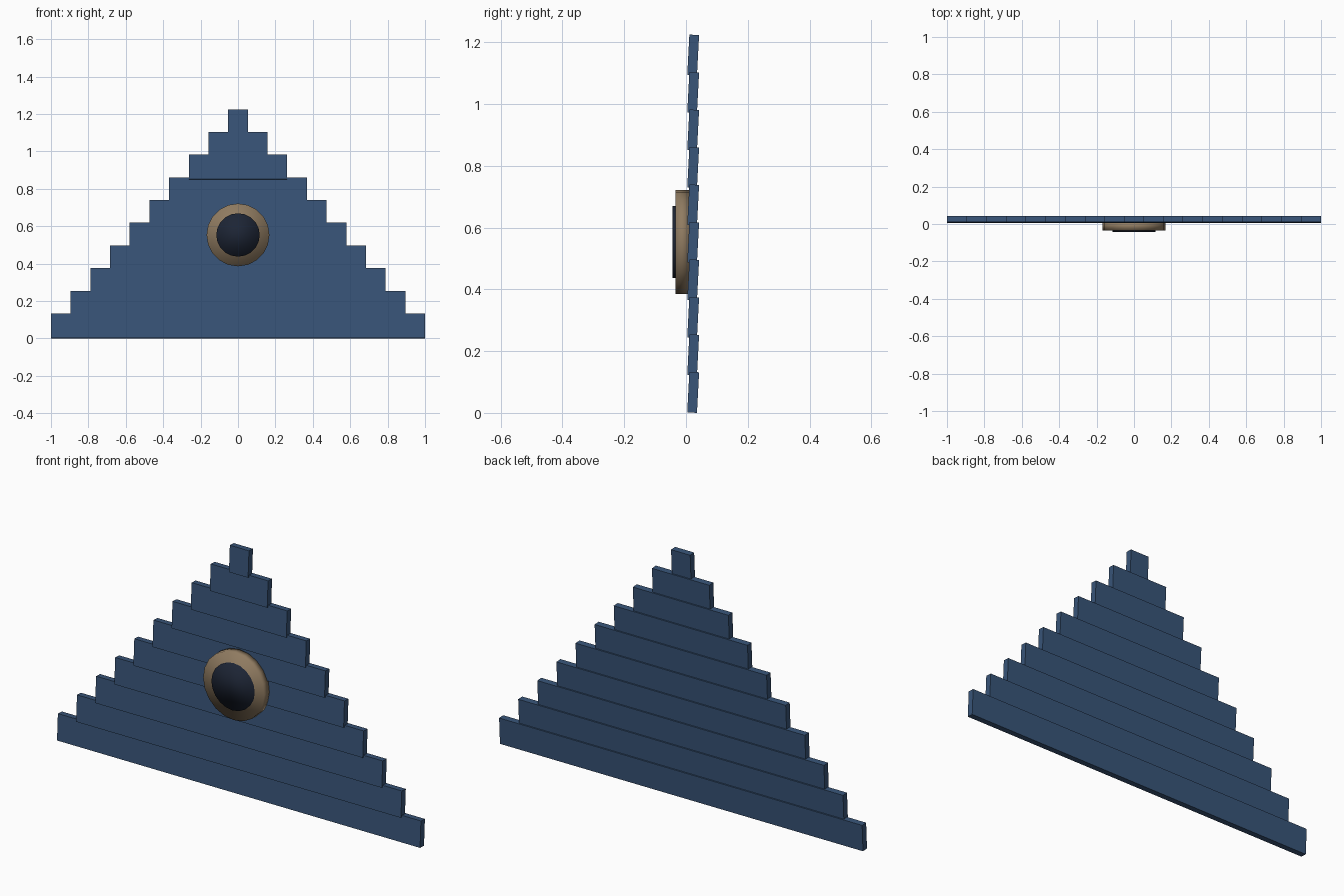
import bpy
from math import radians, pi

if "Cube" in bpy.data.objects:
    bpy.data.objects.remove(bpy.data.objects["Cube"])


def material(name, rgb):
    m = bpy.data.materials.new(name)
    m.diffuse_color = (*rgb, 1)
    m.use_nodes = True
    m.node_tree.nodes["Principled BSDF"].inputs["Base Color"].default_value = m.diffuse_color
    return m


blue = material("blue_paint", (0.04, 0.09, 0.19))
tan = material("tan_trim", (0.28, 0.20, 0.12))
dark = material("dark_opening", (0.012, 0.018, 0.035))


def board(name, half_width, z_mid):
    # Siding board leaning back slightly, lower edge forward
    bpy.ops.mesh.primitive_cube_add(size=1, location=(0, 0.0232, z_mid),
                                    rotation=(radians(-3), 0, 0))
    ob = bpy.context.object
    ob.name = name
    ob.scale = (2 * half_width, 0.0315, 0.1315)
    ob.data.materials.append(blue)


def disc(name, radius, y_front, y_back, mat):
    # Round plate facing the front
    bpy.ops.mesh.primitive_cylinder_add(
        vertices=20, radius=radius, depth=y_back - y_front,
        location=(0, (y_front + y_back) / 2, 0.553), rotation=(pi / 2, 0, 0))
    ob = bpy.context.object
    ob.name = name
    ob.data.materials.append(mat)
    bpy.ops.object.shade_smooth()


# Overlapping boards, each shorter than the one below
COUNT = 10
for i in range(COUNT):
    board(f"siding_board_{i + 1}", 1 - i * 2 / 19, 0.0665 + i * 0.1213)

# Round gable vent
disc("vent_frame", 0.168, -0.034, 0.011, tan)
disc("vent_opening", 0.116, -0.0435, 0.005, dark)

# Lean applied the other way would bring the top forward, so check the sign
for ob in bpy.data.objects:
    if ob.name.startswith("siding"):
        ob.rotation_euler.x = -radians(3)
